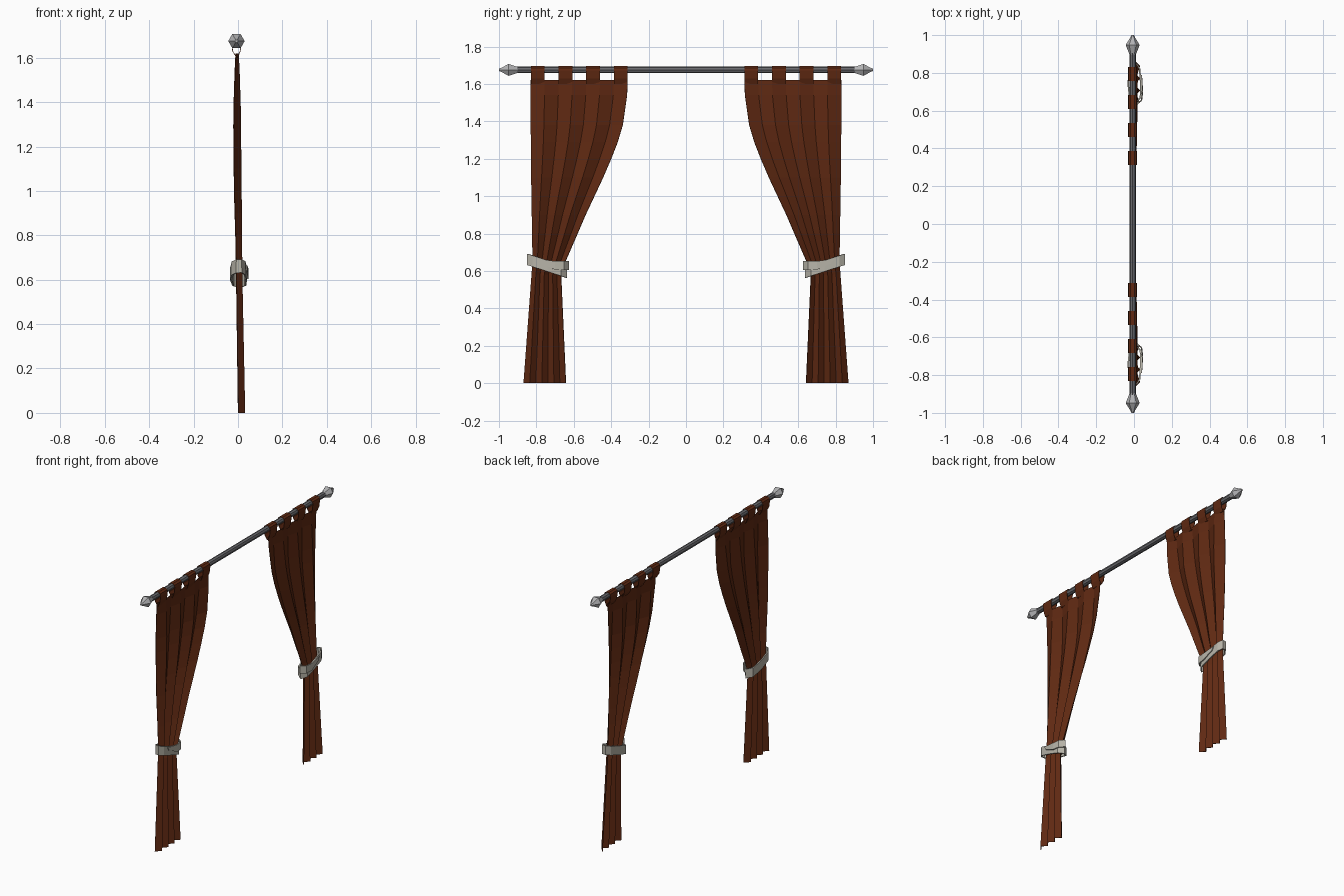
import bpy, bmesh, math
from mathutils import Matrix

if "Cube" in bpy.data.objects:
    bpy.data.objects.remove(bpy.data.objects["Cube"])

def mat(name, c):
    m = bpy.data.materials.new(name)
    m.diffuse_color = (*c, 1)
    m.use_nodes = True
    m.node_tree.nodes["Principled BSDF"].inputs["Base Color"].default_value = m.diffuse_color
    return m

CLOTH = mat("russet cloth", (0.115, 0.022, 0.006))
STEEL = mat("dark steel", (0.14, 0.14, 0.15))
SILVER = mat("pale silver", (0.45, 0.45, 0.46))
LINEN = mat("grey linen", (0.47, 0.45, 0.39))
ROD_X, ROD_Z = -0.007, 1.675

def add(name, bm, material):
    bmesh.ops.recalc_face_normals(bm, faces=bm.faces)
    me = bpy.data.meshes.new(name)
    bm.to_mesh(me)
    bm.free()
    me.materials.append(material)
    ob = bpy.data.objects.new(name, me)
    bpy.context.collection.objects.link(ob)
    return ob

def sheet(bm, rows, closed=False):
    """Quads joining successive rows of points."""
    vs = [[bm.verts.new(p) for p in r] for r in rows]
    for a, b in zip(vs, vs[1:]):
        n = len(a)
        for i in range(n if closed else n - 1):
            j = (i + 1) % n
            bm.faces.new((a[i], a[j], b[j], b[i]))
    return vs

def thicken(ob, t):
    m = ob.modifiers.new("thickness", 'SOLIDIFY')
    m.thickness = t
    m.offset = 0

def lathe(name, profile, n, s, material):
    """Faceted turning along y, from (y, radius) pairs."""
    bm = bmesh.new()
    rows = [[(ROD_X + r * math.cos(2 * math.pi * i / n), s * y,
              ROD_Z + r * math.sin(2 * math.pi * i / n)) for i in range(n)] for y, r in profile]
    vs = sheet(bm, rows, True)
    bm.faces.new(vs[0])
    bm.faces.new(vs[-1])
    return add(name, bm, material)

# Rod
lathe("curtain_rod", [(-0.91, 0.018), (0.91, 0.018)], 8, 1, STEEL)

# Curtain outline: z, outer y, inner y, middle x, pleat depth
OUT = [(1.62, .83, .312, -.004, .006), (1.54, .83, .315, -.004, .010),
       (1.38, .83, .338, -.004, .015), (1.29, .829, .365, -.004, .016),
       (1.2, .828, .40, -.003, .016), (1.1, .827, .443, -.002, .016),
       (1.0, .826, .49, -.001, .016), (0.9, .824, .537, .001, .015),
       (0.8, .822, .58, .003, .014), (0.65, .82, .645, .005, .013),
       (0.58, .825, .668, .006, .013), (0.0, .868, .642, .016, .015)]
COLS = 7

for side, s in (("left", -1), ("right", 1)):
    # Finial
    lathe(side + "_finial", [(.885, .014), (.905, .020), (.948, .037), (.985, .014), (1.0, .007)],
          6, s, SILVER)

    # Pleated curtain
    bm = bmesh.new()
    sheet(bm, [[(xm + (d if i % 2 else -d), s * (yo + (yi - yo) * i / COLS), z)
                for i in range(COLS + 1)] for z, yo, yi, xm, d in OUT])
    thicken(add(side + "_curtain", bm, CLOTH), 0.003)

    # Hanging tabs looped over the rod
    bm = bmesh.new()
    arc = [(ROD_X + .023 * math.cos(math.radians(a)), ROD_Z + .021 * math.sin(math.radians(a)))
           for a in (-10, 30, 65, 115, 150, 190)]
    loop = [(-.002, 1.60), (.010, 1.63)] + arc + [(-.024, 1.63), (-.006, 1.60)]
    w = (.83 - .312) / COLS
    for k in range(0, COLS, 2):
        y0 = .83 - k * w
        sheet(bm, [[(x, s * y0, z), (x, s * (y0 - w), z)] for x, z in loop])
    thicken(add(side + "_tabs", bm, CLOTH), 0.003)

    # Slanted tie band around the gathered cloth
    bm = bmesh.new()
    plan = [(.847, .015), (.82, .030), (.74, .036), (.67, .034), (.640, .010),
            (.665, -.022), (.74, -.031), (.82, -.024), (.845, -.006)]
    zmid = lambda y: .661 - (.845 - y) * .33
    sheet(bm, [[(x, s * y, zmid(y) + h) for y, x in plan] for h in (-.030, .030)], True)
    thicken(add(side + "_tie_band", bm, LINEN), 0.008)

    # Overlapping fold of the tie
    bm = bmesh.new()
    sheet(bm, [[(.039, s * .79, .665), (.043, s * .70, .652), (.039, s * .655, .652), (.010, s * .629, .653)],
               [(.039, s * .775, .640), (.045, s * .70, .606), (.040, s * .655, .604), (.010, s * .629, .606)]])
    thicken(add(side + "_tie_fold", bm, LINEN), 0.007)
